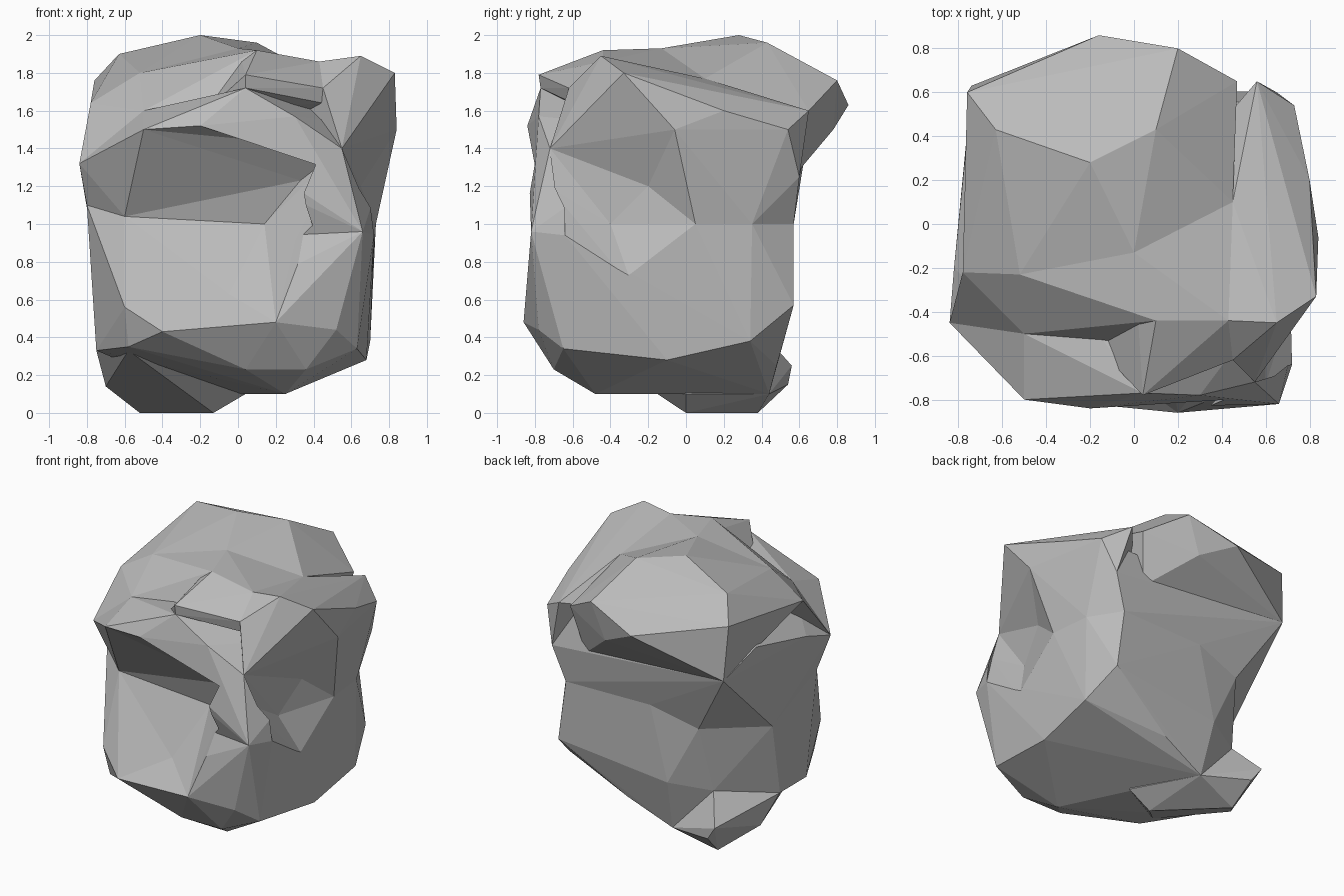
import bpy
import bmesh

old_cube = bpy.data.objects.get("Cube")
if old_cube:
    bpy.data.objects.remove(old_cube, do_unlink=True)

# One plain stone colour
stone = bpy.data.materials.new("grey_stone")
stone.use_nodes = True
stone_colour = (0.5, 0.5, 0.5, 1)
stone.diffuse_color = stone_colour
stone.node_tree.nodes["Principled BSDF"].inputs["Base Color"].default_value = stone_colour


def chiselled_block(name, corners):
    """Make a flat-faced stone block by stretching a skin over its corners."""
    bm = bmesh.new()
    for corner in corners:
        bm.verts.new(corner)
    result = bmesh.ops.convex_hull(bm, input=bm.verts[:])
    unused = [item for item in result["geom_interior"] + result["geom_unused"]
              if isinstance(item, bmesh.types.BMVert) and item.is_valid]
    bmesh.ops.delete(bm, geom=list(set(unused)), context="VERTS")
    bmesh.ops.recalc_face_normals(bm, faces=bm.faces[:])
    mesh = bpy.data.meshes.new(name)
    bm.to_mesh(mesh)
    bm.free()
    mesh.materials.append(stone)
    block = bpy.data.objects.new(name, mesh)
    bpy.context.collection.objects.link(block)
    return block


def carve(base, other, operation):
    """Join a block to the base stone, or chisel its shape away."""
    boolean = base.modifiers.new("carve", "BOOLEAN")
    boolean.operation = operation
    boolean.solver = "EXACT"
    boolean.object = other
    bpy.context.view_layer.objects.active = base
    bpy.ops.object.modifier_apply(modifier=boolean.name)
    bpy.data.objects.remove(other, do_unlink=True)


# Corners where neighbouring blocks meet: inside the stone
upper_core = (0, 0, 1.4)
lower_core = (0, 0, .7)

# Corners of the crown and brow
crown_front = (0, -.13, 1.93)
crown_left = (-.52, -.23, 1.8)
crown_right = (.45, .1, 1.77)
temple = (-.78, -.22, 1.64)
brow_top = (.1, -.44, 1.92)
brow_right = (.43, -.44, 1.86)
lip_middle = (.04, -.77, 1.72)
lip_right = (.45, -.62, 1.72)
ledge_tip = (-.84, -.45, 1.32)
ledge_back = (-.5, -.5, 1.6)
ledge_middle = (-.17, -.56, 1.6)
ledge = [ledge_tip, ledge_back, ledge_middle]

# Corners of the face and shoulder
brow_left = (-.5, -.8, 1.5)
brow_low = (-.2, -.84, 1.52)
cheek = (.55, -.72, 1.4)
cheekbone = (.6, -.73, 1.2)
nose = (.66, -.82, .96)
nose_side = (.72, -.64, .94)
mouth_corner = (.3, -.73, .9)
eye_left = (-.6, -.5, 1.04)
eye_middle = (-.2, -.6, .97)
chin = (.2, -.86, .48)
jaw = (-.4, -.8, .43)
flank = (.73, .05, 1)
shoulder_side = (.84, -.06, 1.5)
shoulder_back = (.73, .54, 1.5)

# Corners of the back and underside
nape_right = (.65, .6, 1.25)
nape_middle = (.4, .57, 1.25)
nape_left = (-.74, .63, 1.37)
hip = (-.75, 0, .33)
rump = (-.5, .4, .43)
heel = (-.2, .44, .1)

# Waist shared by the upper and lower halves
waist = [
    nose, nose_side, mouth_corner, eye_left, eye_middle, flank,
    (-.8, -.35, 1.1), (.7, .35, 1), (.56, .57, 1), (-.1, .55, 1),
    (-.45, .5, .9), (-.76, .1, .85),
]

# Domed crown leaning over the back
crown = chiselled_block("crown", [
    crown_front, crown_left, crown_right, temple, nape_left, nape_middle,
    upper_core, (-.2, .28, 2), (.1, .43, 1.96), (-.63, .43, 1.9),
    (.2, .8, 1.76), (.47, .65, 1.6), (-.16, .86, 1.63), (-.76, .6, 1.76),
    (.1, .78, 1.5),
])

# Left-hand and middle parts of the stepped brow
side_brow = chiselled_block("side_brow", ledge + [
    crown_front, crown_left, temple, brow_top, upper_core,
])
middle_brow = chiselled_block("middle_brow", [
    ledge_middle, lip_middle, lip_right, brow_top, brow_right, crown_front,
    crown_right, upper_core, (.04, -.78, 1.79), (.45, -.6, 1.64),
])

# Raised shoulder with a stepped back corner
shoulder = chiselled_block("shoulder", [
    crown_right, brow_right, lip_right, cheek, shoulder_side, shoulder_back,
    nape_right, upper_core, (.65, -.45, 1.89), (.83, -.33, 1.8),
    (.8, .2, 1.6), (.57, .4, 1.62), (.56, .65, 1.6),
])

# Upper body with the forehead, tapering down into the waist
upper_body = chiselled_block("upper_body", waist + ledge + [
    brow_left, brow_low, lip_middle, cheek, cheekbone, shoulder_side,
    shoulder_back, nape_right, nape_middle, nape_left, lower_core,
    (.3, -.78, 1.57), (-.82, -.2, 1.4), (-.77, .3, 1.5),
])

# Lower body swelling out to the chin and undercut below
lower_body = chiselled_block("lower_body", waist + [
    chin, jaw, hip, rump, heel, upper_core, (-.6, -.68, .56),
    (.52, -.78, .44), (.63, -.65, .34), (-.58, -.63, .35), (-.75, -.3, .33),
    (.04, -.7, .23), (.36, -.7, .23), (.25, -.48, .1), (.68, -.1, .28),
    (.7, .34, .38), (.62, .57, .57), (.33, .56, .63), (.13, .48, .25),
    (-.23, .54, .47),
])

# Small foot under the back
foot = chiselled_block("foot", [
    hip, rump, heel, lower_core, (-.52, .38, 0), (-.13, 0, 0), (.04, 0, .1),
    (-.55, .54, .15), (-.62, .56, .25), (-.7, .15, .14), (-.58, -.5, .33),
])

# Hollows chiselled out of the face and the cheek
face_hollow = chiselled_block("face_hollow", [
    eye_left, eye_middle, mouth_corner, chin, jaw, brow_left, brow_low, cheek,
    (.14, -.52, 1), (.33, -.6, 1.23), (-.05, -.68, .63), (-.42, -.66, .74),
    (-.1, -1.1, 1),
])
cheek_hollow = chiselled_block("cheek_hollow", [
    cheek, cheekbone, nose_side, flank, shoulder_side, (.65, -.2, 1.2),
    (.6, -.4, 1), (.74, -.28, .66), (1, -.35, 1.1),
])

for block in (side_brow, middle_brow, shoulder, upper_body, lower_body, foot):
    carve(crown, block, "UNION")
for hollow in (face_hollow, cheek_hollow):
    carve(crown, hollow, "DIFFERENCE")
crown.name = crown.data.name = "boulder"
